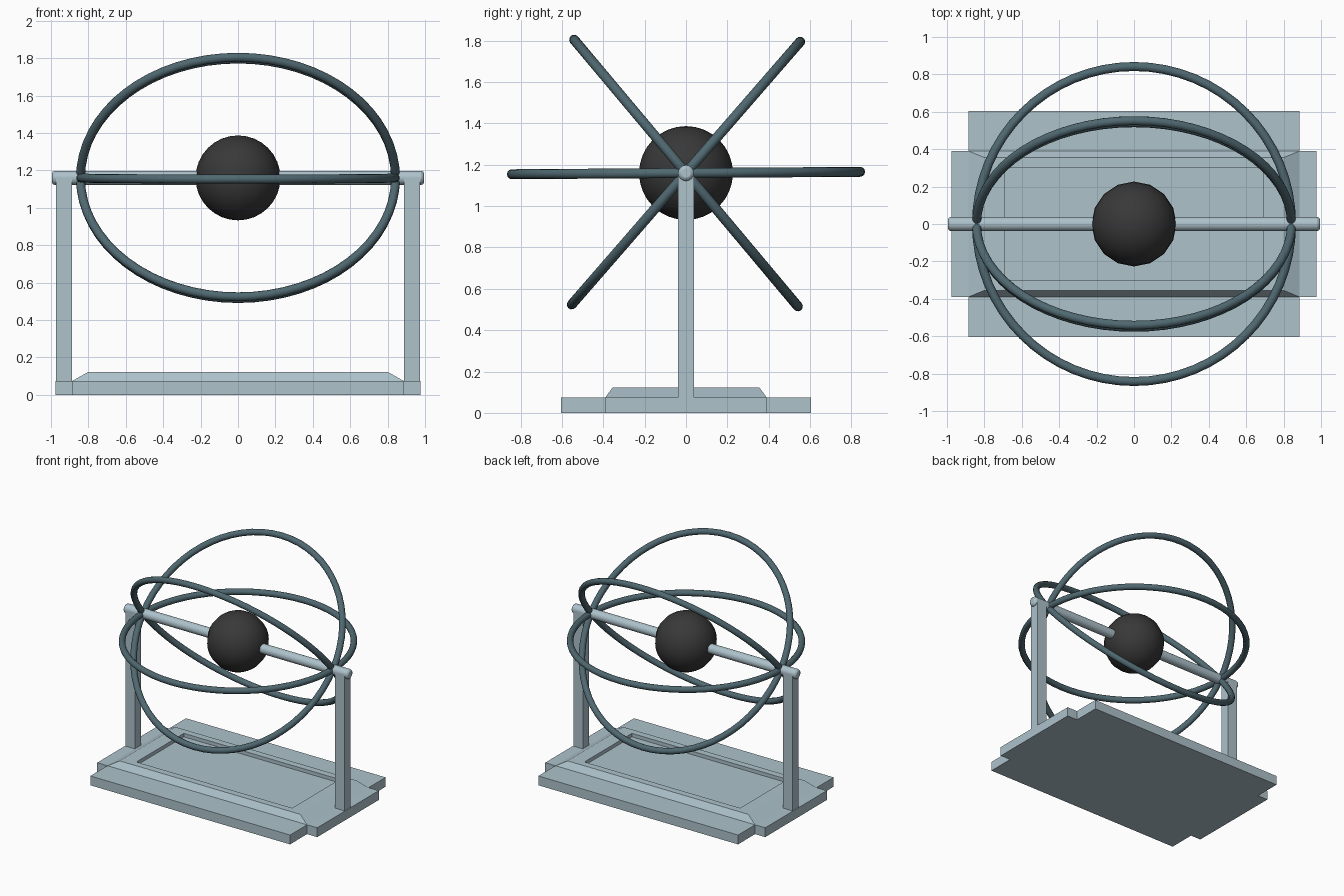
import bpy, bmesh
from math import radians, pi

if "Cube" in bpy.data.objects:
    bpy.data.objects.remove(bpy.data.objects["Cube"])

AXLE_Z = 1.16


def material(name, rgb):
    m = bpy.data.materials.new(name)
    m.diffuse_color = (*rgb, 1)
    m.use_nodes = True
    m.node_tree.nodes["Principled BSDF"].inputs["Base Color"].default_value = m.diffuse_color
    return m


PALE = material("pale_blue_grey", (0.42, 0.54, 0.60))
TEAL = material("dark_teal", (0.08, 0.14, 0.165))
BLACK = material("charcoal", (0.04, 0.04, 0.04))


def finish(name, mat, smooth=False):
    ob = bpy.context.object
    ob.name = ob.data.name = name
    ob.data.materials.append(mat)
    if smooth:
        bpy.ops.object.shade_smooth_by_angle(angle=radians(35))
    return ob


def loft(name, loops, mat):
    """Join equal-length point loops with quads and cap both ends."""
    bm = bmesh.new()
    rows = [[bm.verts.new(p) for p in loop] for loop in loops]
    n = len(rows[0])
    for a, b in zip(rows, rows[1:]):
        for i in range(n):
            j = (i + 1) % n
            bm.faces.new((a[i], a[j], b[j], b[i]))
    bm.faces.new(rows[0][::-1])
    bm.faces.new(rows[-1])
    bmesh.ops.recalc_face_normals(bm, faces=bm.faces)
    me = bpy.data.meshes.new(name)
    bm.to_mesh(me)
    bm.free()
    me.materials.append(mat)
    ob = bpy.data.objects.new(name, me)
    bpy.context.collection.objects.link(ob)
    return ob


def rect(x, y, z):
    return [(-x, -y, z), (x, -y, z), (x, y, z), (-x, y, z)]


# Base slab with notched corners
quarter = [(0.975, 0.39), (0.885, 0.39), (0.885, 0.605)]
plan = (quarter + [(-x, y) for x, y in quarter[::-1]]
        + [(-x, -y) for x, y in quarter] + [(x, -y) for x, y in quarter[::-1]])
loft("base_slab", [[(x, y, z) for x, y in plan] for z in (0, 0.075)], PALE)

# Raised plinth with sloped sides and a shallow recess
loft("base_plinth", [rect(0.885, 0.39, 0.075), rect(0.80, 0.355, 0.123),
                     rect(0.69, 0.30, 0.123), rect(0.69, 0.30, 0.095)], PALE)

# Two upright posts
for side, label in ((-1, "left"), (1, "right")):
    bpy.ops.mesh.primitive_cube_add(size=1, location=(side * 0.93, 0, (0.07 + AXLE_Z) / 2))
    bpy.context.object.scale = (0.085, 0.076, AXLE_Z - 0.07)
    bpy.ops.object.transform_apply(location=False, rotation=False, scale=True)
    finish(label + "_post", PALE)

# Axle with chamfered ends
bpy.ops.mesh.primitive_cylinder_add(vertices=32, radius=0.038, depth=1.99,
                                    location=(0, 0, AXLE_Z), rotation=(0, pi / 2, 0))
axle = finish("axle", PALE, True)
bev = axle.modifiers.new("end_chamfer", "BEVEL")
bev.width = 0.016
bev.segments = 2
bev.limit_method = 'ANGLE'
bev.angle_limit = radians(60)

# Central ball
bpy.ops.mesh.primitive_uv_sphere_add(segments=16, ring_count=16, radius=0.227,
                                     location=(0, 0, AXLE_Z))
bpy.ops.object.shade_smooth()
finish("center_ball", BLACK)

# Three rings turned about the axle
for i, angle in enumerate((0.4, 49, 130)):
    bpy.ops.mesh.primitive_torus_add(major_segments=64, minor_segments=12,
                                     major_radius=0.842, minor_radius=0.024,
                                     location=(0, 0, AXLE_Z),
                                     rotation=(radians(angle), 0, 0))
    bpy.ops.object.shade_smooth()
    finish(f"ring_{i + 1}", TEAL)
